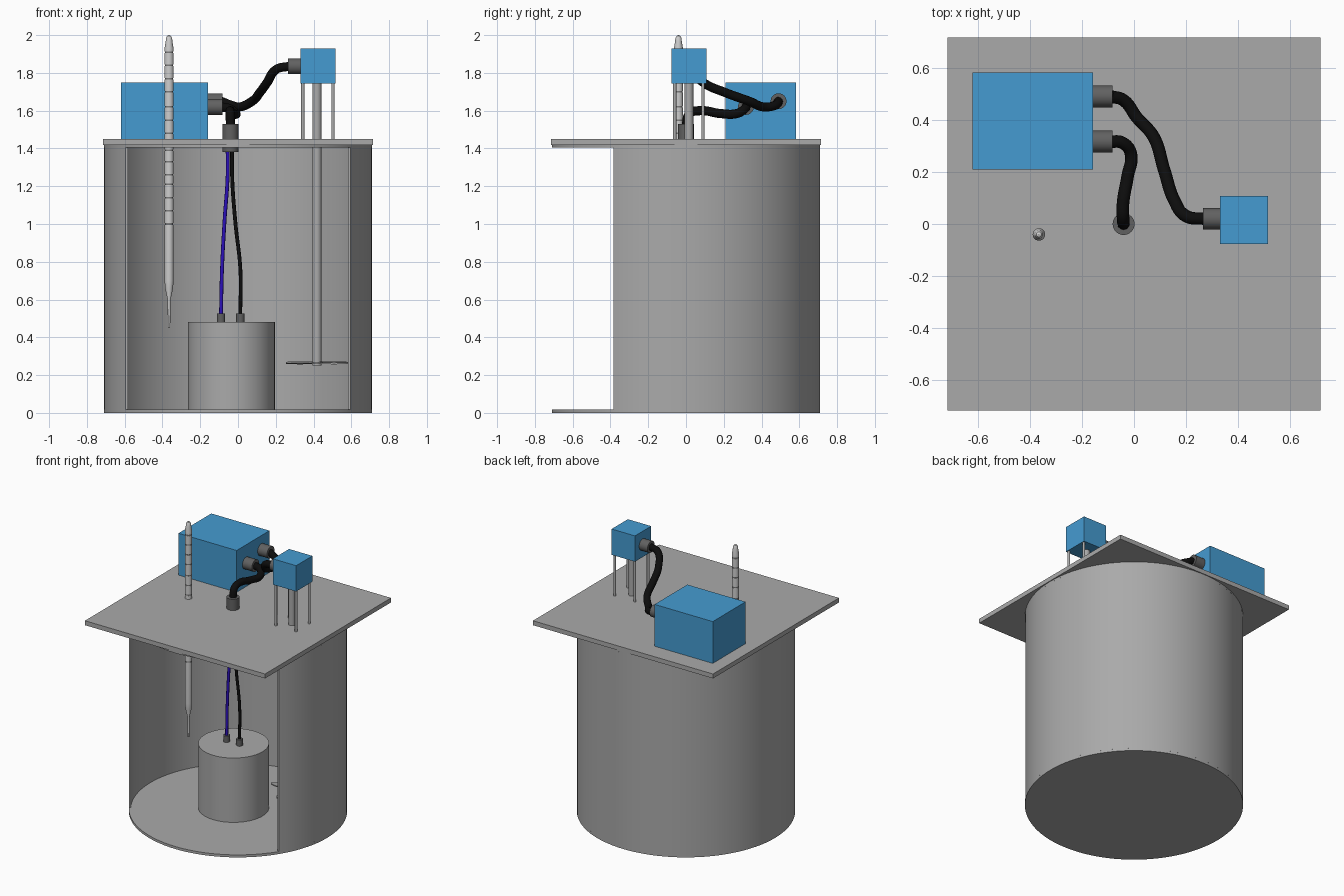
import bpy, bmesh, math
from mathutils import Vector

if "Cube" in bpy.data.objects:
    bpy.data.objects.remove(bpy.data.objects["Cube"])


def material(name, rgb):
    m = bpy.data.materials.new(name)
    m.diffuse_color = (*rgb, 1)
    m.use_nodes = True
    m.node_tree.nodes["Principled BSDF"].inputs["Base Color"].default_value = m.diffuse_color
    return m


STEEL = material("steel grey", (0.40, 0.40, 0.40))
BLUE = material("housing blue", (0.06, 0.33, 0.64))
PLUG = material("plug dark grey", (0.12, 0.12, 0.12))
BLACK = material("cable black", (0.004, 0.004, 0.004))
VIOLET = material("wire blue", (0.025, 0.005, 0.50))
WHITE = material("probe light grey", (0.62, 0.62, 0.62))
MARK = material("probe mark grey", (0.2, 0.2, 0.2))


def finish(name, bm, mats, smooth=True):
    bmesh.ops.recalc_face_normals(bm, faces=bm.faces)
    me = bpy.data.meshes.new(name)
    bm.to_mesh(me)
    bm.free()
    ob = bpy.data.objects.new(name, me)
    bpy.context.collection.objects.link(ob)
    for m in mats:
        me.materials.append(m)
    if smooth:
        bpy.ops.object.select_all(action='DESELECT')
        ob.select_set(True)
        bpy.context.view_layer.objects.active = ob
        bpy.ops.object.shade_smooth_by_angle(angle=math.radians(35))
    return ob


def box(name, lo, hi, mat):
    bm = bmesh.new()
    bmesh.ops.create_cube(bm, size=1)
    lo, hi = Vector(lo), Vector(hi)
    for v in bm.verts:
        v.co = (lo + hi) / 2 + v.co * (hi - lo)
    return finish(name, bm, [mat], False)


def rod(name, a, b, r, mat, sides=32):
    a, b = Vector(a), Vector(b)
    bm = bmesh.new()
    bmesh.ops.create_cone(bm, cap_ends=True, segments=sides, radius1=r,
                          radius2=r, depth=(b - a).length)
    q = (b - a).to_track_quat('Z', 'Y')
    for v in bm.verts:
        v.co = (a + b) / 2 + q @ v.co
    return finish(name, bm, [mat])


def cable(name, pts, r, mat):
    # smooth round tube through the points
    cu = bpy.data.curves.new(name, 'CURVE')
    cu.dimensions = '3D'
    cu.bevel_depth = r
    cu.bevel_resolution = 4
    cu.use_fill_caps = True
    sp = cu.splines.new('BEZIER')
    sp.bezier_points.add(len(pts) - 1)
    for bp, p in zip(sp.bezier_points, pts):
        bp.co = p
        bp.handle_left_type = bp.handle_right_type = 'AUTO'
    cu.materials.append(mat)
    ob = bpy.data.objects.new(name, cu)
    bpy.context.collection.objects.link(ob)
    return ob


# Vessel: floor, flange and a wall left open at the front
R, RI, CUT = 0.71, 0.698, -0.385
Z0, Z1 = 0.018, 1.406
rod("vessel_floor", (0, 0, 0), (0, 0, Z0), R, STEEL, 96)
rod("vessel_flange", (0, 0, Z1), (0, 0, 1.418), R, STEEL, 96)
bm = bmesh.new()
N = 72
rows = []
for r, z in ((R, Z0), (RI, Z0), (RI, Z1), (R, Z1)):
    a0 = math.asin(CUT / r)
    angs = [a0 + (math.pi - 2 * a0) * i / N for i in range(N + 1)]
    rows.append([bm.verts.new((r * math.cos(a), r * math.sin(a), z)) for a in angs])
for k in range(4):
    p, q = rows[k], rows[(k + 1) % 4]
    for i in range(N):
        bm.faces.new((p[i], p[i + 1], q[i + 1], q[i]))
for i in (0, N):
    bm.faces.new([row[i] for row in rows])
finish("vessel_wall", bm, [STEEL])

# Square lid
box("lid", (-0.715, -0.715, 1.418), (0.715, 0.715, 1.45), STEEL)

# Heater block with its two wires
rod("heater_block", (-0.035, 0, Z0), (-0.035, 0, 0.48), 0.23, STEEL, 64)
for side, x, mat, mid in (("left", -0.09, VIOLET, -0.085), ("right", 0.012, BLACK, 0.013)):
    rod(f"heater_plug_{side}", (x, 0, 0.48), (x, 0, 0.525), 0.022, PLUG)
    s = 1 if x > 0 else -1
    top = -0.043 + s * 0.012
    cable(f"heater_wire_{side}",
          [(x, 0, 0.52), (mid, 0, 0.75), (-0.043 + s * 0.028, 0, 1.02),
           (top, 0, 1.25), (top, 0, 1.40)], 0.01, mat)
rod("lid_plug", (-0.04, 0, 1.38), (-0.04, 0, 1.53), 0.042, PLUG)

# Control box with two plugs
box("control_box", (-0.62, 0.21, 1.45), (-0.158, 0.582, 1.75), BLUE)
for name, y, z in (("front", 0.317, 1.62), ("back", 0.49, 1.65)):
    rod(f"control_plug_{name}", (-0.158, y, z), (-0.083, y, z), 0.042, PLUG)

# Stirrer motor on four legs
MX, MY = 0.423, 0.015
box("motor_box", (0.33, -0.076, 1.745), (0.515, 0.108, 1.93), BLUE)
rod("motor_plug", (0.264, 0.02, 1.835), (0.33, 0.02, 1.835), 0.041, PLUG)
for sx in (-1, 1):
    for sy in (-1, 1):
        x, y = MX + sx * 0.08, MY + sy * 0.075
        rod(f"motor_leg_{sx}_{sy}", (x, y, 1.45), (x, y, 1.745), 0.009, STEEL, 16)
rod("stirrer_shaft", (MX - 0.005, MY, 0.25), (MX - 0.005, MY, 1.745), 0.024, STEEL)

# Stirrer blades: four thin ovals
for k in range(4):
    a = k * math.pi / 2
    u, w = Vector((math.cos(a), math.sin(a), 0)), Vector((-math.sin(a), math.cos(a), 0.12))
    bm = bmesh.new()
    bmesh.ops.create_cone(bm, cap_ends=True, segments=32, radius1=1, radius2=1, depth=0.008)
    for v in bm.verts:
        c = v.co.copy()
        v.co = Vector((MX - 0.005, MY, 0.265 + c.z)) + u * (0.09 + 0.075 * c.x) + w * (0.03 * c.y)
    finish(f"stirrer_blade_{k}", bm, [STEEL])

# Cables on the lid
cable("heater_cable", [(-0.09, 0.317, 1.62), (-0.045, 0.312, 1.61), (-0.012, 0.27, 1.585),
                       (-0.025, 0.18, 1.585), (-0.042, 0.08, 1.60), (-0.042, 0.02, 1.585),
                       (-0.04, 0, 1.52)], 0.024, BLACK)
cable("motor_cable", [(-0.09, 0.49, 1.65), (-0.04, 0.475, 1.63), (0.01, 0.41, 1.62),
                      (0.075, 0.335, 1.65), (0.115, 0.21, 1.695), (0.155, 0.09, 1.75),
                      (0.205, 0.028, 1.82), (0.27, 0.02, 1.835)], 0.024, BLACK)

# Temperature probe: turned profile with dark ring marks
PX, PY, PR = -0.365, -0.04, 0.024
prof = [(0.0, 0.45, 0), (0.006, 0.452, 0), (0.008, 0.60, 0), (0.021, 0.66, 0), (PR, 0.70, 0)]
for z in (1.0, 1.07, 1.14, 1.21, 1.26, 1.33, 1.39, 1.48, 1.55, 1.62, 1.70, 1.77, 1.84, 1.91):
    prof += [(PR, z - 0.004, 0), (PR - 0.002, z - 0.004, 1),
             (PR - 0.002, z + 0.004, 1), (PR, z + 0.004, 0)]
prof += [(PR, 1.93, 0), (0.018, 1.965, 0), (0.016, 1.985, 0), (0.01, 1.996, 0), (0.0, 2.0, 0)]
bm = bmesh.new()
S = 24
rings = [[bm.verts.new((PX + max(r, 1e-4) * math.cos(2 * math.pi * i / S),
                        PY + max(r, 1e-4) * math.sin(2 * math.pi * i / S), z))
          for i in range(S)] for r, z, _ in prof]
for j in range(len(prof) - 1):
    for i in range(S):
        f = bm.faces.new((rings[j][i], rings[j][(i + 1) % S],
                          rings[j + 1][(i + 1) % S], rings[j + 1][i]))
        f.material_index = prof[j][2] & prof[j + 1][2]
finish("temperature_probe", bm, [WHITE, MARK])
